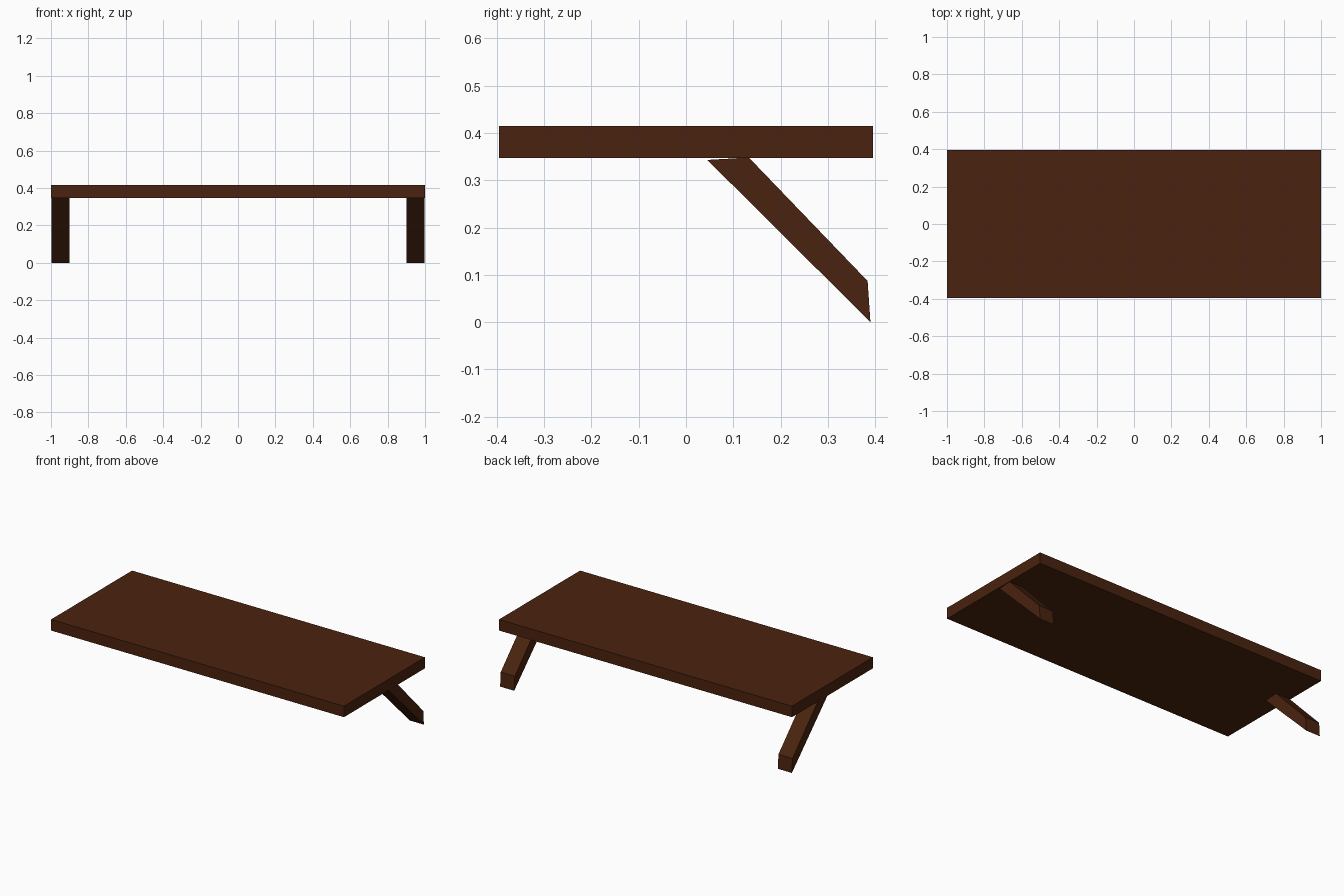
import bpy
import bmesh

if "Cube" in bpy.data.objects:
    bpy.data.objects.remove(bpy.data.objects["Cube"])

wood = bpy.data.materials.new("dark brown wood")
wood.diffuse_color = (0.068, 0.0165, 0.0045, 1)
wood.use_nodes = True
wood.node_tree.nodes["Principled BSDF"].inputs["Base Color"].default_value = wood.diffuse_color


def extrude_profile(name, profile, x0, x1):
    """Extrude a (y, z) outline along x."""
    bm = bmesh.new()
    face = bm.faces.new([bm.verts.new((x0, y, z)) for y, z in profile])
    geom = bmesh.ops.extrude_face_region(bm, geom=[face])["geom"]
    verts = [v for v in geom if isinstance(v, bmesh.types.BMVert)]
    bmesh.ops.translate(bm, verts=verts, vec=(x1 - x0, 0, 0))
    bmesh.ops.recalc_face_normals(bm, faces=bm.faces)
    mesh = bpy.data.meshes.new(name)
    bm.to_mesh(mesh)
    bm.free()
    mesh.materials.append(wood)
    obj = bpy.data.objects.new(name, mesh)
    bpy.context.collection.objects.link(obj)
    return obj


# Shelf board
extrude_profile("shelf_board",
                [(-0.395, 0.347), (0.395, 0.347), (0.395, 0.415), (-0.395, 0.415)],
                -1.0, 1.0)

# Slanted brackets, one at each end, reaching down to the wall side
strut = [(0.045, 0.343), (0.39, 0.0), (0.384, 0.087), (0.133, 0.348)]
for side, x0, x1 in (("left", -0.996, -0.9), ("right", 0.9, 0.996)):
    extrude_profile(side + "_bracket", strut, x0, x1)
